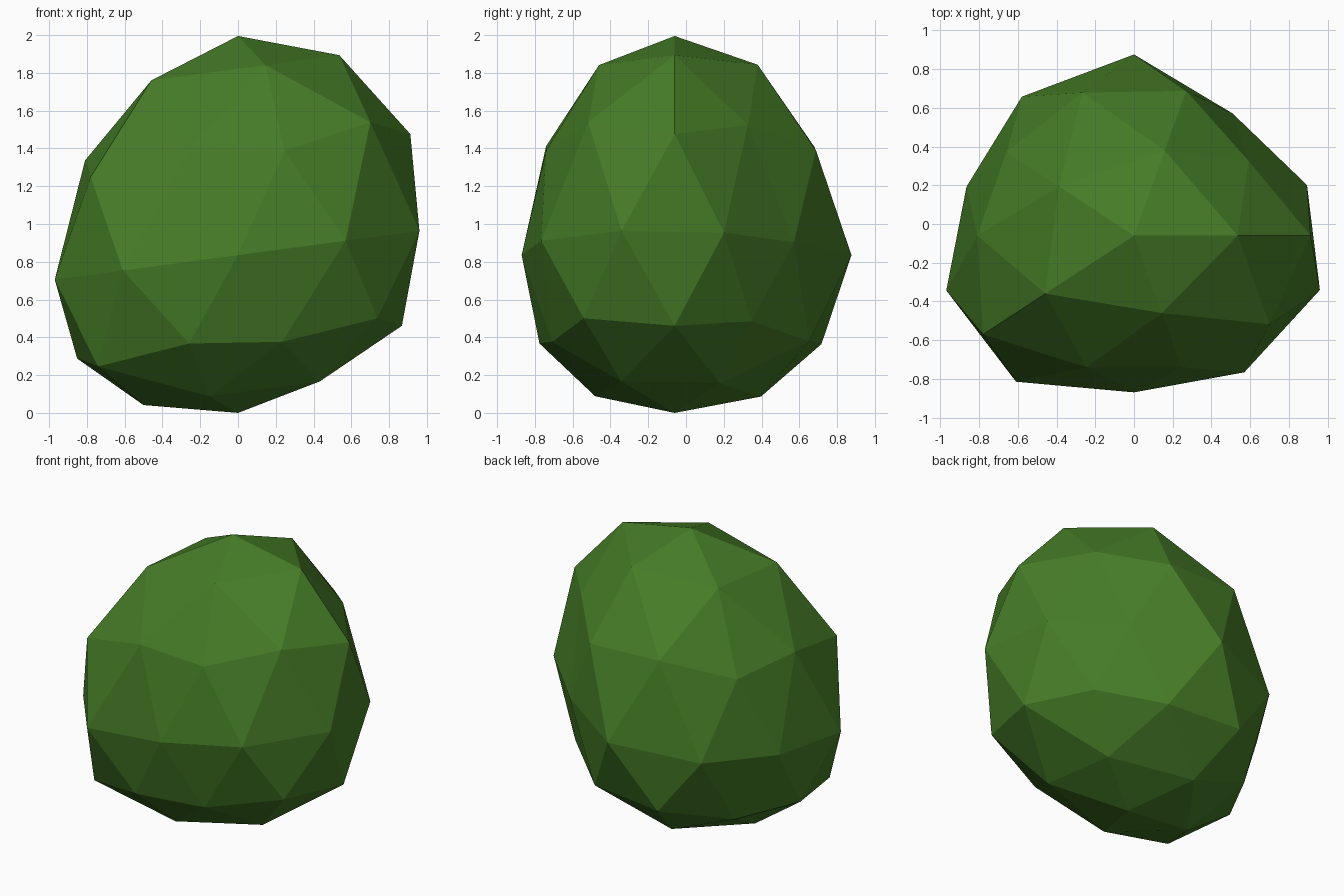
import bpy, bmesh, math

if "Cube" in bpy.data.objects:
    bpy.data.objects.remove(bpy.data.objects["Cube"])

# radial bulge of the clump for every 18 degrees around the vertical axis
BULGE = [1.02, .94, .86, .867, .977, 1.04, 1.015, .986, .912, .91,
         .952, 1.02, 1.078, 1.037, .935, .90, .89, .97, 1.018, 1.01]


def bulge(x, y):
    t = (math.degrees(math.atan2(y, x)) % 360) / 18
    i = int(t)
    a, b = BULGE[i % 20], BULGE[(i + 1) % 20]
    return a + (b - a) * (t - i)


def height(z):
    # lower part is squashed
    return 1.16 * z if z > -0.25 else -0.29 + 0.727 * (z + 0.25)


# faceted foliage clump: icosphere, lobed, squashed below and leaning
bm = bmesh.new()
bmesh.ops.create_icosphere(bm, subdivisions=2, radius=1)
for v in bm.verts:
    x, y, z = v.co
    f = bulge(x, y)
    v.co = (x * f, 0.9 * y * f - 0.06, 0.836 + height(z) + 0.134 * x * f)
low = min(v.co.z for v in bm.verts)
for v in bm.verts:
    v.co.z -= low
mesh = bpy.data.meshes.new("foliage")
bm.to_mesh(mesh)
bm.free()

green = bpy.data.materials.new("leaf green")
green.diffuse_color = (0.06, 0.2, 0.02, 1)
green.use_nodes = True
green.node_tree.nodes["Principled BSDF"].inputs["Base Color"].default_value = green.diffuse_color
mesh.materials.append(green)
bpy.context.collection.objects.link(bpy.data.objects.new("foliage", mesh))
